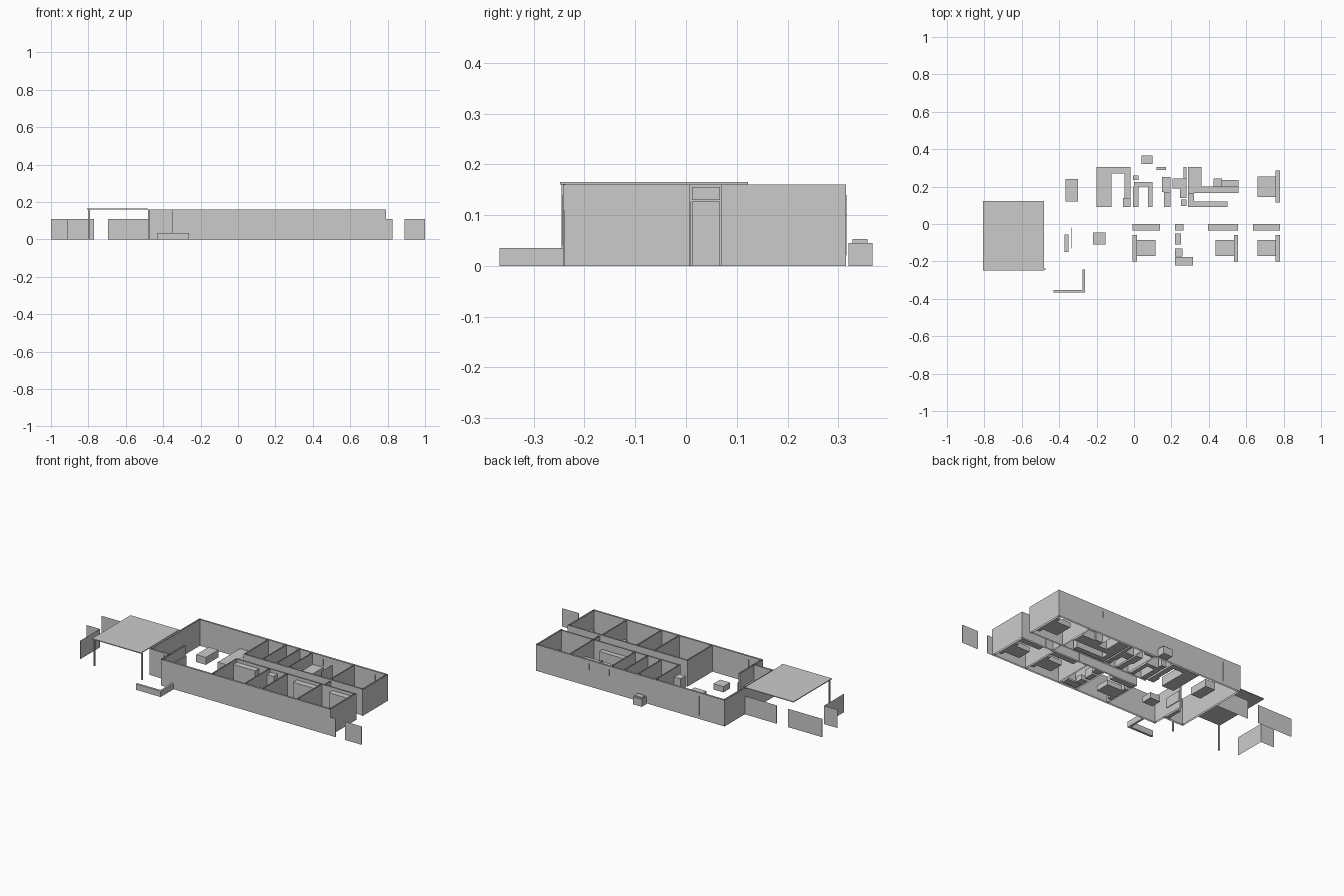
import bpy, bmesh

def box(name, x0, x1, y0, y1, z0, z1, caps=True):
    """Axis-aligned box; caps=False leaves top and bottom open."""
    bm = bmesh.new()
    lo = [bm.verts.new((x, y, z0)) for x, y in ((x0, y0), (x1, y0), (x1, y1), (x0, y1))]
    hi = [bm.verts.new((v.co.x, v.co.y, z1)) for v in lo]
    for i in range(4):
        j = (i + 1) % 4
        bm.faces.new((lo[i], lo[j], hi[j], hi[i]))
    if caps:
        bm.faces.new(lo[::-1])
        bm.faces.new(hi)
    me = bpy.data.meshes.new(name)
    bm.to_mesh(me)
    bm.free()
    ob = bpy.data.objects.new(name, me)
    bpy.context.collection.objects.link(ob)
    return ob

H, T = 0.16, 0.01

def wall_x(name, x0, x1, y, h=H, t=T):
    box(name, x0, x1, y, y + t, 0, h, False)

def wall_y(name, x, y0, y1, h=H, t=T):
    box(name, x, x + t, y0, y1, 0, h, False)

def panel_x(name, x0, x1, y, z0, z1, t=T):
    box(name, x0, x1, y - 0.001, y + t + 0.001, z0, z1, False)

# Outer walls (open on top, recessed entrance and rear corridor exit)
wall_x("front_wall", -0.35, 0.79, -0.242)
wall_x("back_wall", -0.48, 0.79, 0.305)
wall_y("left_wall", -0.48, -0.165, 0.315)
wall_x("entrance_wall", -0.48, -0.34, -0.165)
wall_y("entrance_side_wall", -0.35, -0.242, -0.02)
wall_y("right_wall_front", 0.78, -0.242, 0.008)
wall_y("right_wall_back", 0.78, 0.07, 0.315)

# Corridor walls and room partitions
wall_x("corridor_wall_front", -0.015, 0.79, 0.0, t=0.008)
wall_x("corridor_wall_back", -0.015, 0.79, 0.075, t=0.008)
for x in (-0.015, 0.207, 0.325, 0.558):
    wall_y("front_partition", x, -0.235, 0.0, t=0.008)
for x in (-0.015, 0.105, 0.197, 0.282, 0.562):
    wall_y("back_partition", x, 0.08, 0.31, t=0.007)

# Doors
panel_x("entrance_door", -0.44, -0.38, -0.165, 0, 0.148)
box("corridor_door", 0.57, 0.577, 0.012, 0.067, 0, 0.127, False)
box("corridor_transom", 0.57, 0.577, 0.012, 0.067, 0.13, 0.155, False)
for x in (0.155, 0.27, 0.345, 0.58):
    panel_x("room_door", x, x + 0.045, 0.0, 0, 0.127, 0.008)

# Windows: front and back
for x0, x1, z0, z1 in ((-0.26, -0.09, 0.04, 0.14), (0.24, 0.285, 0.105, 0.14),
                       (0.38, 0.49, 0.045, 0.14), (0.62, 0.725, 0.045, 0.14)):
    panel_x("front_window", x0, x1, -0.242, z0, z1)
for x0, x1, z0, z1 in ((-0.44, -0.36, 0.02, 0.14), (-0.31, -0.23, 0.02, 0.14),
                       (-0.17, -0.09, 0.06, 0.14), (0.12, 0.18, 0.1, 0.14),
                       (0.295, 0.36, 0.1, 0.14), (0.43, 0.48, 0.1, 0.14),
                       (0.62, 0.71, 0.06, 0.14)):
    panel_x("back_window", x0, x1, 0.305, z0, z1)

# Carport
box("carport_roof", -0.808, -0.48, -0.248, 0.122, 0.16, 0.165)
for x, y in ((-0.8, -0.245), (-0.48, -0.245)):
    box("carport_post", x, x + 0.008, y, y + 0.008, 0, 0.161)

# Fence panels
for x0, x1, y in ((-0.695, -0.48, 0.118), (-1.0, -0.77, 0.118), (-1.0, -0.91, -0.028),
                  (0.79, 0.825, -0.242), (0.89, 1.0, -0.242)):
    wall_x("fence_panel", x0, x1, y, 0.11, 0.003)
wall_y("fence_side_panel", -0.912, -0.215, -0.028, 0.11, 0.003)

# L-shaped low garden wall
box("garden_wall_front", -0.43, -0.263, -0.367, -0.353, 0, 0.035)
box("garden_wall_side", -0.275, -0.263, -0.353, -0.242, 0, 0.035)

# Outdoor unit
box("outdoor_unit", 0.04, 0.1, 0.32, 0.367, 0, 0.045)
box("outdoor_unit_top", 0.045, 0.095, 0.328, 0.358, 0.045, 0.053)

# Living room
box("coffee_table", -0.22, -0.153, -0.11, -0.045, 0, 0.035)
box("dining_table", -0.365, -0.3, 0.12, 0.24, 0, 0.045)
box("shoe_cabinet", -0.372, -0.35, -0.15, -0.055, 0, 0.07)
box("television", -0.337, -0.333, -0.13, -0.02, 0.04, 0.1)

# Kitchen counters
box("kitchen_island", -0.2, -0.12, 0.09, 0.27, 0, 0.055)
box("kitchen_back_counter", -0.2, -0.018, 0.27, 0.305, 0, 0.055)
box("kitchen_side_counter", -0.05, -0.018, 0.14, 0.27, 0, 0.055)
box("kitchen_tall_cabinet", -0.06, -0.018, 0.09, 0.14, 0, 0.11)

# Beds: mattress, headboard, pillows
def bed(x0, x1, y0, y1, hx0, hx1, hy0, hy1, side):
    box("mattress", x0, x1, y0, y1, 0, 0.03)
    box("headboard", hx0, hx1, hy0, hy1, 0, 0.055)
    px = x1 - 0.025 if side > 0 else x0
    ym = (y0 + y1) / 2
    for a, b in ((y0 + 0.008, ym - 0.004), (ym + 0.004, y1 - 0.008)):
        box("pillow", px, px + 0.025, a, b, 0.03, 0.036)

bed(0.66, 0.757, 0.145, 0.255, 0.757, 0.78, 0.115, 0.285, 1)
bed(0.66, 0.757, -0.172, -0.085, 0.757, 0.78, -0.2, -0.06, 1)
bed(0.437, 0.535, -0.172, -0.085, 0.535, 0.557, -0.2, -0.06, 1)
bed(0.015, 0.115, -0.172, -0.085, -0.007, 0.015, -0.2, -0.06, -1)

# Wardrobes along the corridor
for x0, x1 in ((-0.007, 0.14), (0.22, 0.265), (0.395, 0.557), (0.635, 0.78)):
    box("wardrobe", x0, x1, -0.035, 0.0, 0, 0.14)

# Front bathroom and back service rooms: x0, x1, y0, y1, height
FITTINGS = {
    "washbasin": (0.22, 0.25, -0.11, -0.05, 0.05),
    "toilet": (0.22, 0.26, -0.175, -0.13, 0.03),
    "shower_tray": (0.22, 0.315, -0.222, -0.177, 0.01),
    "laundry_box": (-0.005, 0.025, 0.235, 0.26, 0.05),
    "laundry_shelf": (0.0, 0.1, 0.2, 0.225, 0.06),
    "laundry_counter": (0.075, 0.1, 0.09, 0.2, 0.06),
    "pantry_shelf": (-0.005, 0.025, 0.09, 0.2, 0.06),
    "wall_cistern": (0.12, 0.172, 0.29, 0.305, 0.05),
    "utility_counter": (0.15, 0.195, 0.17, 0.25, 0.05),
    "utility_cabinet": (0.16, 0.195, 0.09, 0.17, 0.06),
    "bath_vanity": (0.205, 0.28, 0.19, 0.242, 0.05),
    "bath_bench": (0.245, 0.28, 0.14, 0.19, 0.05),
    "bath_toilet": (0.25, 0.28, 0.095, 0.13, 0.03),
    "bath_shelf": (0.265, 0.28, 0.242, 0.305, 0.06),
    "closet_long_unit": (0.29, 0.558, 0.165, 0.2, 0.09),
    "closet_corner_unit": (0.29, 0.36, 0.2, 0.305, 0.09),
    "closet_drawers": (0.425, 0.47, 0.2, 0.242, 0.06),
    "closet_chest": (0.47, 0.558, 0.2, 0.235, 0.05),
    "closet_rail_unit": (0.29, 0.5, 0.09, 0.12, 0.12),
    "closet_link_unit": (0.29, 0.32, 0.12, 0.165, 0.12),
}
for name, (x0, x1, y0, y1, h) in FITTINGS.items():
    box(name, x0, x1, y0, y1, 0, h)
wall_y("closet_screen", 0.419, 0.2, 0.305, 0.12, 0.004)
